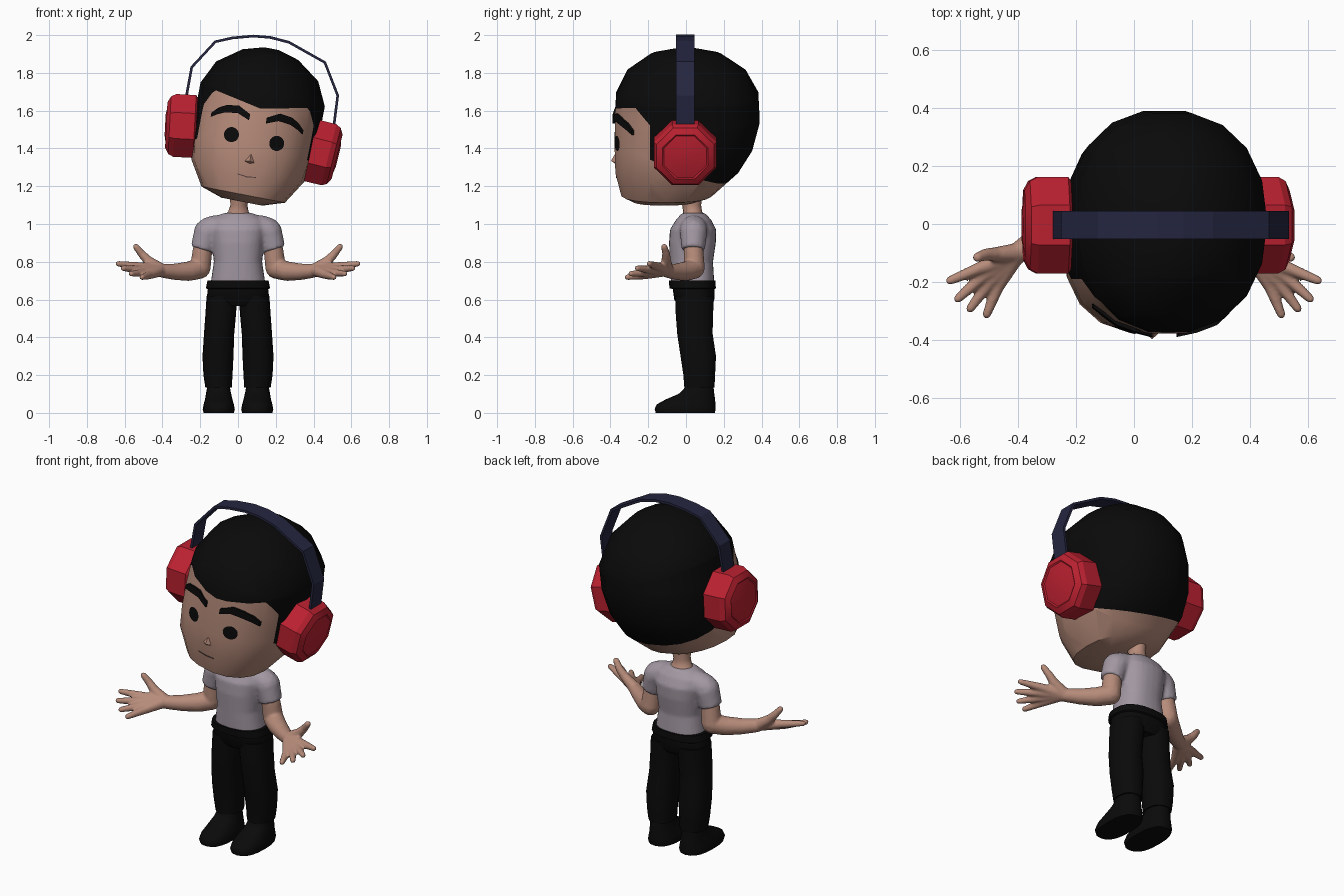
import bpy, bmesh, math
from mathutils import Matrix, Vector
from mathutils.bvhtree import BVHTree

cube = bpy.data.objects.get("Cube")
if cube:
    bpy.data.objects.remove(cube)


def material(name, r, g, b):
    m = bpy.data.materials.new(name)
    m.use_nodes = True
    m.diffuse_color = (r, g, b, 1)
    bsdf = m.node_tree.nodes["Principled BSDF"]
    bsdf.inputs["Base Color"].default_value = (r, g, b, 1)
    bsdf.inputs["Roughness"].default_value = 0.8
    return m


skin = material("skin", .47, .26, .195)
black = material("soft black", .003, .003, .003)
shirt_grey = material("shirt grey", .36, .31, .36)
red = material("red", .5, .015, .03)
navy = material("navy", .018, .019, .05)
lip = material("mouth brown", .1, .06, .06)


def finish(name, bm, mats, angle=35, matrix=None):
    """Turn a bmesh into an object, smooth up to the given angle."""
    bmesh.ops.recalc_face_normals(bm, faces=bm.faces)
    me = bpy.data.meshes.new(name)
    bm.to_mesh(me)
    bm.free()
    for m in mats:
        me.materials.append(m)
    if angle:
        me.shade_smooth()
        me.set_sharp_from_angle(angle=math.radians(angle))
    ob = bpy.data.objects.new(name, me)
    bpy.context.collection.objects.link(ob)
    if matrix:
        ob.matrix_world = matrix
    return ob


def loft(bm, rings, n=18):
    """Stack superellipse rings: z, centre x, half width, front y, back y, power."""
    loops = []
    for z, cx, hx, y0, y1, p in rings:
        loop = []
        for i in range(n):
            a = 2 * math.pi * i / n
            c, s = math.cos(a), math.sin(a)
            x = math.copysign(abs(c) ** (2 / p), c) * hx
            y = math.copysign(abs(s) ** (2 / p), s) * (y1 - y0) / 2
            loop.append(bm.verts.new((cx + x, (y0 + y1) / 2 + y, z)))
        loops.append(loop)
    for a, b in zip(loops, loops[1:]):
        for i in range(n):
            j = (i + 1) % n
            bm.faces.new((a[i], a[j], b[j], b[i]))
    bm.faces.new(loops[0])
    bm.faces.new(loops[-1])


def limb(bm, points, round_end=True):
    """Chain of tapered segments (x, y, z, radius) with ball joints."""
    for a, b in zip(points, points[1:]):
        p, q = Vector(a[:3]), Vector(b[:3])
        turn = (q - p).to_track_quat('Z', 'Y').to_matrix().to_4x4()
        bmesh.ops.create_cone(bm, cap_ends=True, segments=16, radius1=a[3], radius2=b[3],
                              depth=(q - p).length, matrix=Matrix.Translation((p + q) / 2) @ turn)
    for x, y, z, r in points if round_end else points[:-1]:
        bmesh.ops.create_icosphere(bm, subdivisions=2, radius=r, matrix=Matrix.Translation((x, y, z)))


def fuse(ob, voxel, smooth=3):
    """Merge overlapping volumes into one smooth skin."""
    mod = ob.modifiers.new("fuse", 'REMESH')
    mod.mode = 'VOXEL'
    mod.voxel_size = voxel
    mod.use_smooth_shade = True
    mod = ob.modifiers.new("soften", 'SMOOTH')
    mod.iterations = smooth


def mirror(ob):
    ob.modifiers.new("mirror", 'MIRROR').use_mirror_merge = False


# Head: one tilted loft, cut along the hairline
tilt = Matrix.Translation((.085, 0, 1.45)) @ Matrix.Rotation(math.radians(11), 4, 'Y')
bm = bmesh.new()
loft(bm, [(-.338, 0, .11, -.28, .05, 2.2), (-.3, 0, .225, -.345, .14, 2.3),
          (-.17, 0, .305, -.378, .28, 2.4), (-.05, 0, .325, -.382, .355, 2.4),
          (.1, 0, .335, -.382, .395, 2.3), (.24, 0, .335, -.375, .388, 2.2),
          (.365, 0, .275, -.315, .32, 2), (.455, 0, .15, -.19, .19, 2),
          (.487, 0, .04, -.05, .05, 2)])
for co, normal in (((0, 0, .165), (.2, 0, 1)), ((0, 0, .165), (-.2, 0, 1)), ((0, -.19, 0), (0, 1, 0)),
                   ((0, -.19, .13), (0, 1, .9)), ((0, 0, -.13), (0, .4, 1))):
    bmesh.ops.bisect_plane(bm, geom=bm.verts[:] + bm.edges[:] + bm.faces[:], plane_co=co, plane_no=normal)
for f in bm.faces:
    x, y, z = f.calc_center_median()
    fringe = z > .165 + .2 * abs(x)
    sides = z > -.13 - .4 * y and (y > -.19 or y > -.19 - .9 * (z - .13))
    f.material_index = int(fringe or sides)
surface = BVHTree.FromBMesh(bm)
finish("head", bm, [skin, black], 30, tilt)


def on_face(x, z, lift):
    hit = surface.ray_cast(Vector((x, -1, z)), Vector((0, 1, 0)))[0]
    return Vector((x, hit.y - lift, z))


def strip(name, spine, mat, lift):
    """Raised band on the face through (x, z, half width) points."""
    bm = bmesh.new()
    rows = [[bm.verts.new(on_face(x, z + h, d)) for h, d in ((w, -.01), (w, lift), (-w, lift), (-w, -.01))]
            for x, z, w in spine]
    for a, b in zip(rows, rows[1:]):
        for i in range(4):
            bm.faces.new((a[i], a[i - 1], b[i - 1], b[i]))
    bm.faces.new(rows[0])
    bm.faces.new(rows[-1])
    finish(name, bm, [mat], 0, tilt)


# Eyes, eyebrows, mouth and nose
for side, label in ((1, "left"), (-1, "right")):
    bm = bmesh.new()
    ring = [bm.verts.new(on_face(side * .122 + .04 * math.cos(a), .04 * math.sin(a), .005))
            for a in (math.tau * i / 16 for i in range(16))]
    hub = bm.verts.new(on_face(side * .122, 0, .005))
    for i in range(16):
        bm.faces.new((hub, ring[i - 1], ring[i]))
    finish(label + "_eye", bm, [black], 0, tilt)
    strip(label + "_eyebrow", [(side * x, z, w) for x, z, w in
          ((.045, .108, .016), (.11, .138, .02), (.175, .13, .02), (.215, .11, .018), (.248, .083, .012))],
          black, .013)
strip("mouth", [(-.05, -.198, .002), (0, -.204, .003), (.05, -.198, .002)], lip, .003)

bm = bmesh.new()
bridge, left, right, under = [bm.verts.new(on_face(x, z, -.004)) for x, z in
                              ((0, -.075), (.03, -.125), (-.03, -.125), (0, -.135))]
tip = bm.verts.new(on_face(0, -.118, .022))
for a, b in ((bridge, left), (left, under), (under, right), (right, bridge)):
    bm.faces.new((a, b, tip))
finish("nose", bm, [skin], 0, tilt)

# Headphone cups: octagonal lathe along x
for label, side, x, z, lean in (("right", -1, -.3, 1.52, 3), ("left", 1, .447, 1.375, 14)):
    bm = bmesh.new()
    rings = []
    for d, r in ((-.08, .165), (-.07, .18), (.035, .18), (.062, .165), (.08, .13), (.075, .122), (.086, .06)):
        angles = [math.tau * (i + .5) / 8 for i in range(8)]
        rings.append([bm.verts.new((side * d, r * math.cos(a), r * math.sin(a))) for a in angles])
    for a, b in zip(rings, rings[1:]):
        for i in range(8):
            bm.faces.new((a[i - 1], a[i], b[i], b[i - 1]))
    bm.faces.new(rings[0])
    bm.faces.new(rings[-1])
    finish(label + "_ear_cup", bm, [red], 25,
           Matrix.Translation((x, -.004, z)) @ Matrix.Rotation(math.radians(lean), 4, 'Y'))

# Headband: flat strip bent over the head
path = [(-.28, 1.64), (-.245, 1.83), (-.12, 1.965), (-.03, 1.985), (.08, 1.995), (.17, 1.988),
        (.27, 1.962), (.46, 1.855), (.528, 1.68), (.505, 1.5)]
bm = bmesh.new()
rows = [[bm.verts.new((x, y, z)) for y in (-.052, .045)] for x, z in path]
for a, b in zip(rows, rows[1:]):
    bm.faces.new((a[0], a[1], b[1], b[0]))
band = finish("headband", bm, [navy], 0)
mod = band.modifiers.new("thickness", 'SOLIDIFY')
mod.thickness = .014
mod.offset = 0

# Neck
bm = bmesh.new()
loft(bm, [(1.0, 0, .1, -.03, .12, 2), (1.04, 0, .08, -.02, .105, 2), (1.065, .002, .054, -.015, .085, 2),
          (1.1, .005, .045, -.02, .08, 2), (1.17, .01, .055, -.04, .09, 2)], 16)
finish("neck", bm, [skin], 60)

# Shirt with short sleeves
bm = bmesh.new()
loft(bm, [(.685, 0, .145, -.08, .15, 2.4), (.8, 0, .128, -.085, .143, 2.4), (.9, 0, .138, -.09, .158, 2.4),
          (.97, 0, .15, -.085, .16, 2.3), (1.02, 0, .145, -.055, .135, 2.2), (1.048, 0, .1, -.03, .11, 2),
          (1.058, 0, .075, -.02, .1, 2)], 28)
for side in (1, -1):
    limb(bm, [(side * .115, .04, .975, .074), (side * .16, .04, .96, .073), (side * .19, .038, .865, .062)], False)
fuse(finish("shirt", bm, [shirt_grey]), .01, 2)

# Arms with open hands
bm = bmesh.new()
limb(bm, [(.17, .04, .93, .05), (.188, .04, .86, .052), (.2, .045, .765, .055), (.26, .0, .75, .052),
          (.33, -.05, .747, .044), (.4, -.1, .752, .037)])
fingers = [((.525, -.15, .775), (.635, -.195, .79)), ((.52, -.18, .757), (.608, -.258, .766)),
           ((.5, -.203, .742), (.565, -.292, .737)), ((.47, -.215, .73), (.508, -.312, .718))]
for knuckle, tip in fingers:
    limb(bm, [(.41, -.11, .755, .033), (*knuckle, .023), (*tip, .015)])
limb(bm, [(.41, -.1, .76, .034), (.475, -.105, .805, .026), (.51, -.105, .842, .021), (.54, -.115, .88, .017)])
arm = finish("arms", bm, [skin])
fuse(arm, .007)
mirror(arm)

# Trousers: hips with a raised waistband, and two legs
bm = bmesh.new()
loft(bm, [(.565, 0, .12, -.04, .13, 2.4), (.6, 0, .166, -.062, .15, 2.6), (.655, 0, .16, -.07, .15, 2.5),
          (.66, 0, .17, -.088, .158, 2.5), (.7, 0, .162, -.09, .156, 2.5), (.7, 0, .13, -.06, .13, 2.5)], 24)
finish("trouser_hips", bm, [black], 50)
bm = bmesh.new()
loft(bm, [(.135, .103, .07, -.01, .152, 2.3), (.2, .106, .077, -.015, .155, 2.3), (.3, .106, .082, -.03, .16, 2.3),
          (.42, .1, .08, -.048, .142, 2.3), (.53, .091, .081, -.056, .145, 2.3), (.62, .085, .081, -.058, .15, 2.3)], 18)
mirror(finish("trouser_legs", bm, [black], 50))

# Shoes
bm = bmesh.new()
loft(bm, [(0, .102, .08, -.16, .153, 2.5), (.02, .102, .085, -.166, .157, 2.5), (.045, .102, .08, -.155, .156, 2.4),
          (.07, .102, .073, -.11, .154, 2.3), (.1, .103, .067, -.04, .15, 2.2), (.125, .103, .062, -.012, .147, 2.2),
          (.16, .103, .06, 0, .143, 2.2)], 20)
mirror(finish("shoes", bm, [black], 50))
